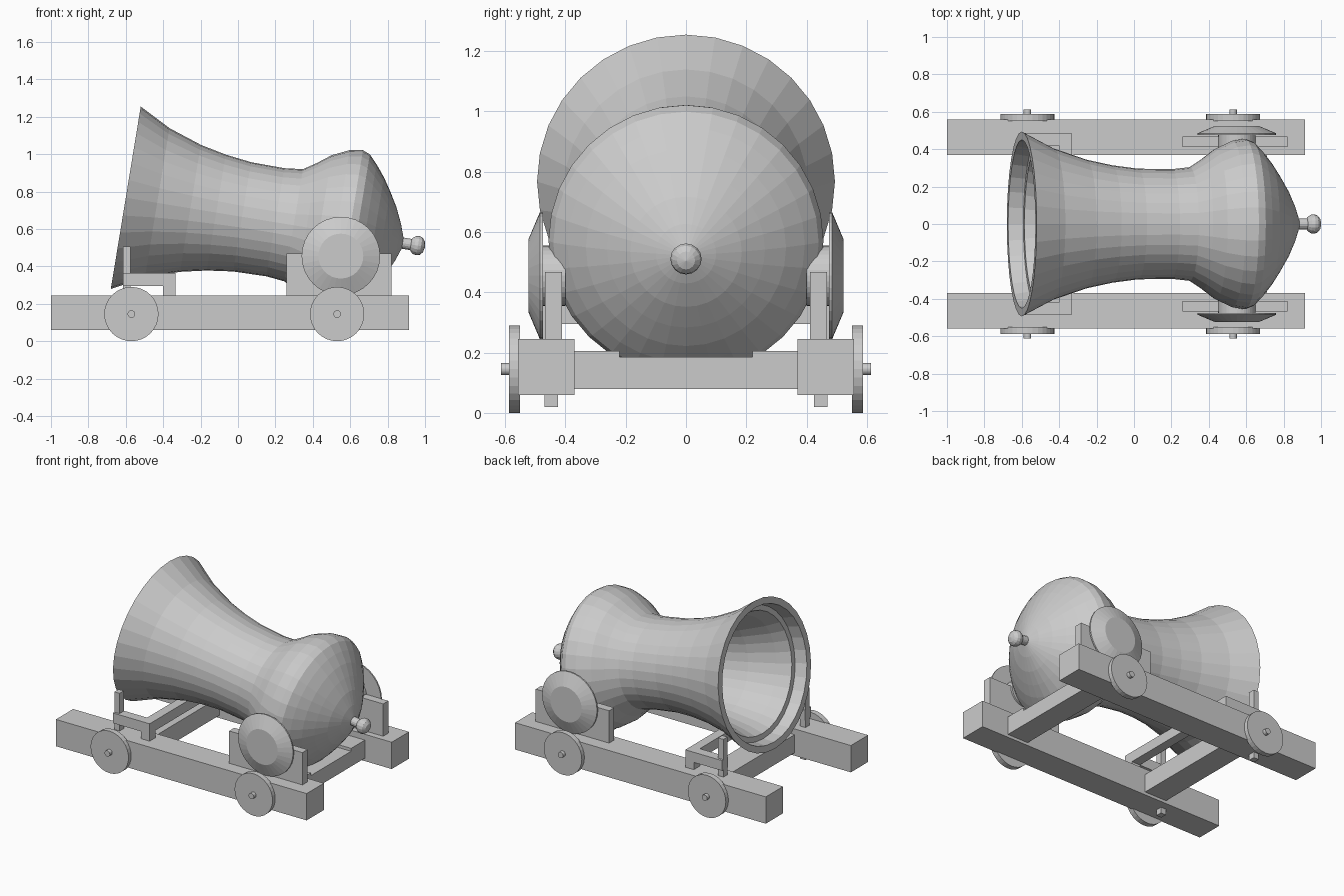
import bpy, bmesh, math
from mathutils import Matrix, Vector

old = bpy.data.objects.get("Cube")
if old:
    bpy.data.objects.remove(old, do_unlink=True)

grey = bpy.data.materials.new("light grey")
grey.use_nodes = True
grey.diffuse_color = (0.6, 0.6, 0.6, 1)
grey.node_tree.nodes["Principled BSDF"].inputs["Base Color"].default_value = (0.6, 0.6, 0.6, 1)


def finish(name, bm):
    bmesh.ops.recalc_face_normals(bm, faces=bm.faces)
    mesh = bpy.data.meshes.new(name)
    bm.to_mesh(mesh)
    bm.free()
    mesh.materials.append(grey)
    obj = bpy.data.objects.new(name, mesh)
    bpy.context.collection.objects.link(obj)
    return obj


def box(name, x, y, z):
    """Box from (min, max) pairs."""
    bm = bmesh.new()
    bmesh.ops.create_cube(bm, size=1)
    for v in bm.verts:
        for i, (lo, hi) in enumerate((x, y, z)):
            v.co[i] = (lo + hi) / 2 + v.co[i] * (hi - lo)
    return finish(name, bm)


def lathe(name, profile, origin, axis, up, sides=32):
    """Revolve (distance, radius) points around an axis."""
    axis, up, origin = Vector(axis).normalized(), Vector(up).normalized(), Vector(origin)
    bm = bmesh.new()
    verts = [bm.verts.new(origin + axis * t + up * r) for t, r in profile]
    edges = [bm.edges.new(pair) for pair in zip(verts, verts[1:])]
    bmesh.ops.spin(bm, geom=verts + edges, cent=origin, axis=axis,
                   angle=math.tau, steps=sides, use_merge=False)
    bmesh.ops.remove_doubles(bm, verts=bm.verts, dist=0.0005)
    return finish(name, bm)


def mirror_y(obj):
    """Matching part on the other long side."""
    mod = obj.modifiers.new("mirror", "MIRROR")
    mod.use_axis = (False, True, False)
    mod.use_clip = False
    mod.use_mirror_merge = False


# Tilted barrel: bore, muzzle rim, flared body, bulbous breech
muzzle = (-0.6, 0, 0.767)
axis, up = (0.987, 0, -0.162), (0.162, 0, 0.987)
bore = [(1.0, 0), (1.0, 0.25), (0.65, 0.255), (0.35, 0.305), (0.17, 0.36),
        (0.08, 0.4), (0.08, 0.435), (0, 0.45)]
body = [(0, 0.494), (0.17, 0.405), (0.35, 0.344), (0.49, 0.314), (0.63, 0.296),
        (0.81, 0.293), (0.91, 0.304), (0.98, 0.35), (1.05, 0.403), (1.14, 0.445),
        (1.21, 0.456), (1.25, 0.44), (1.294, 0.394), (1.344, 0.332),
        (1.39, 0.262), (1.436, 0.185), (1.475, 0.1), (1.51, 0)]
lathe("barrel", bore + body, muzzle, axis, up)

# Breech knob on a short neck
knob = [(1.48, 0.03), (1.545, 0.03), (1.55, 0.038), (1.565, 0.049), (1.583, 0.052),
        (1.6, 0.047), (1.615, 0.03), (1.622, 0)]
lathe("breech_knob", knob, muzzle, axis, up, 16)

# Long side rails
mirror_y(box("side_rail", (-1, 0.915), (0.37, 0.558), (0.06, 0.245)))

# Cross beams, the rear one hollowed under the breech
box("front_cross_beam", (-0.57, -0.4), (-0.38, 0.38), (0.08, 0.205))
box("rear_cross_beam", (0.55, 0.71), (-0.38, 0.38), (0.08, 0.185))
mirror_y(box("rear_beam_shoulder", (0.55, 0.71), (0.22, 0.38), (0.185, 0.205)))

# Wheels with axle stubs
for label, x in (("front", -0.57), ("rear", 0.53)):
    wheel = [(0.55, 0), (0.55, 0.145), (0.587, 0.145), (0.587, 0.02), (0.613, 0.02), (0.613, 0)]
    mirror_y(lathe(label + "_wheel", wheel, (x, 0, 0.145), (0, 1, 0), (0, 0, 1)))

# Muzzle support frame
mirror_y(box("muzzle_post", (-0.615, -0.575), (0.425, 0.47), (0.02, 0.505)))
mirror_y(box("muzzle_side_bar", (-0.615, -0.37), (0.42, 0.486), (0.295, 0.365)))
mirror_y(box("muzzle_bar_leg", (-0.4, -0.335), (0.42, 0.486), (0.24, 0.3)))
box("muzzle_cross_bar", (-0.4, -0.335), (-0.486, 0.486), (0.295, 0.365))

# Breech cheeks and trunnion caps
mirror_y(box("breech_cheek", (0.26, 0.82), (0.412, 0.468), (0.24, 0.468)))
cap = [(0.4, 0), (0.4, 0.1), (0.475, 0.1), (0.475, 0.21), (0.485, 0.21), (0.523, 0.12), (0.523, 0)]
mirror_y(lathe("trunnion_cap", cap, (0.55, 0, 0.455), (0, 1, 0), (0, 0, 1)))
